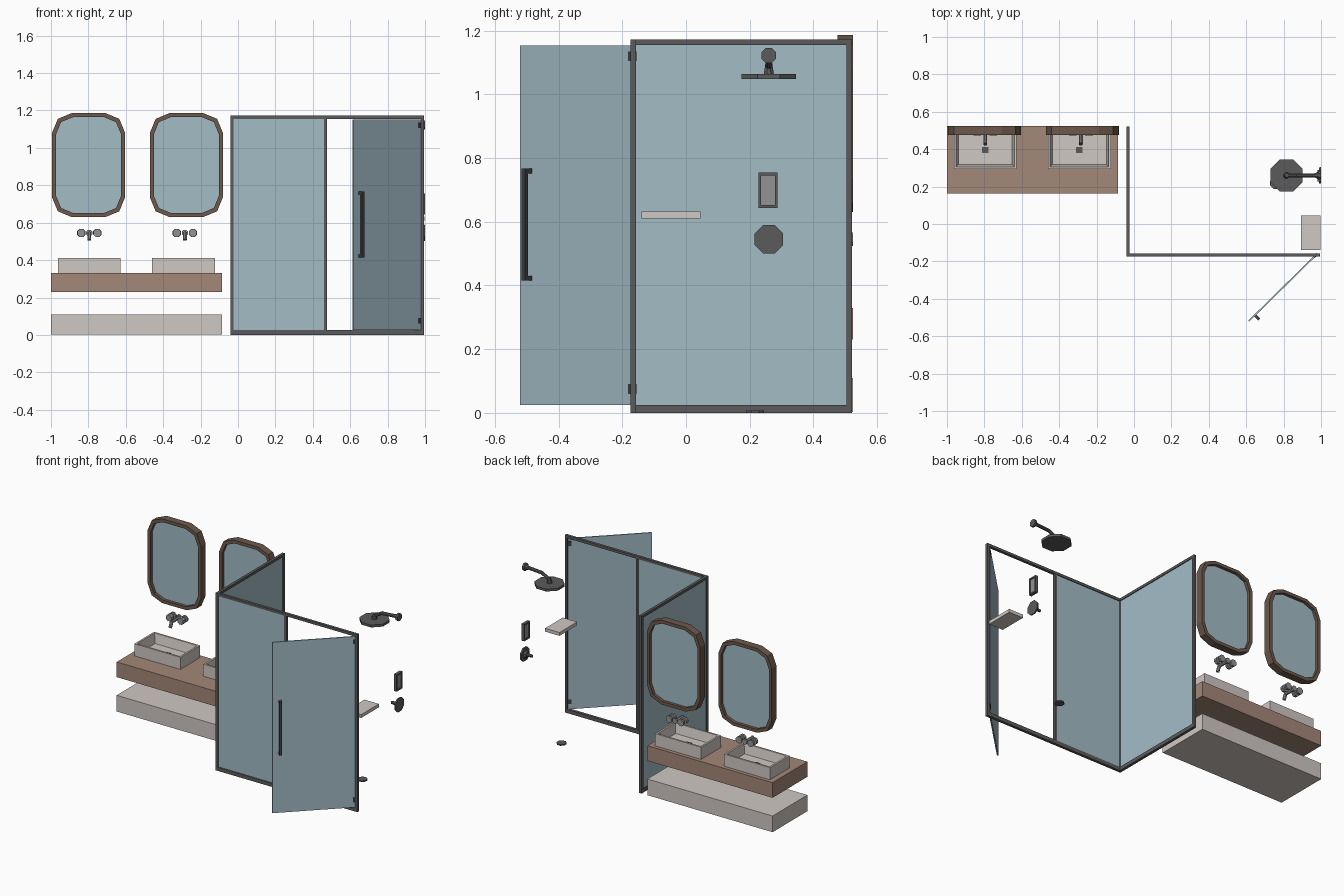
import bpy, bmesh, math
from mathutils import Vector, Matrix

if "Cube" in bpy.data.objects:
    bpy.data.objects.remove(bpy.data.objects["Cube"])


def material(name, r, g, b):
    lin = [((c / 255 + 0.055) / 1.055) ** 2.4 for c in (r, g, b)]
    m = bpy.data.materials.new(name)
    m.diffuse_color = (*lin, 1)
    m.use_nodes = True
    m.node_tree.nodes["Principled BSDF"].inputs["Base Color"].default_value = m.diffuse_color
    return m


GLASS = material("blue_glass", 163, 188, 198)
WOOD = material("counter_wood", 164, 135, 120)
STONE = material("pale_stone", 208, 200, 195)
BROWN = material("mirror_wood", 108, 88, 75)
DARK = material("dark_metal", 92, 91, 91)
BLACK = material("handle_metal", 66, 64, 64)
STEEL = material("steel", 146, 146, 148)


def finish(name, bm, mat):
    bmesh.ops.recalc_face_normals(bm, faces=bm.faces[:])
    me = bpy.data.meshes.new(name)
    bm.to_mesh(me)
    bm.free()
    me.materials.append(mat)
    ob = bpy.data.objects.new(name, me)
    bpy.context.collection.objects.link(ob)
    return ob


def add_box(bm, lo, hi):
    lo, hi = Vector(lo), Vector(hi)
    mtx = Matrix.Translation((lo + hi) / 2) @ Matrix.Diagonal((*(hi - lo), 1))
    return bmesh.ops.create_cube(bm, size=1, matrix=mtx)["verts"]


def boxes(name, mat, *spans):
    bm = bmesh.new()
    for lo, hi in spans:
        add_box(bm, lo, hi)
    return finish(name, bm, mat)


def rods(name, mat, *segs, sides=8):
    """Each segment: start, end, start radius, end radius."""
    bm = bmesh.new()
    for a, b, r1, r2 in segs:
        a, b = Vector(a), Vector(b)
        d = b - a
        mtx = (Matrix.Translation((a + b) / 2)
               @ d.to_track_quat('Z', 'Y').to_matrix().to_4x4()
               @ Matrix.Rotation(math.pi / sides, 4, 'Z'))
        bmesh.ops.create_cone(bm, cap_ends=True, segments=sides, radius1=r1,
                              radius2=r2, depth=d.length, matrix=mtx)
    return finish(name, bm, mat)


def rounded(hw, hh, r, segs=2):
    pts = []
    for i, (sx, sz) in enumerate([(1, 1), (-1, 1), (-1, -1), (1, -1)]):
        for k in range(segs + 1):
            a = math.pi / 2 * (i + k / segs)
            pts.append((sx * (hw - r) + r * math.cos(a), sz * (hh - r) + r * math.sin(a)))
    return pts


def loop(bm, pts, cx, y, cz):
    return [bm.verts.new((cx + p[0], y, cz + p[1])) for p in pts]


def bridge(bm, loops):
    for a, b in zip(loops, loops[1:]):
        n = len(a)
        for i in range(n):
            bm.faces.new((a[i], a[(i + 1) % n], b[(i + 1) % n], b[i]))


def mirror(side, cx):
    cz, hw, hh, r = 0.908, 0.195, 0.278, 0.105
    outer, inner = rounded(hw, hh, r), rounded(hw - 0.021, hh - 0.021, r - 0.012)
    bm = bmesh.new()
    ls = [loop(bm, outer, cx, 0.525, cz), loop(bm, outer, cx, 0.475, cz),
          loop(bm, inner, cx, 0.475, cz), loop(bm, inner, cx, 0.525, cz)]
    bridge(bm, ls + ls[:1])
    finish(side + "_mirror_frame", bm, BROWN)
    bm = bmesh.new()
    ls = [loop(bm, inner, cx, y, cz) for y in (0.495, 0.505)]
    bridge(bm, ls)
    for l in ls:
        bm.faces.new(l)
    finish(side + "_mirror_glass", bm, GLASS)


def sink(side, cx):
    # open basin: rim inset, then a slightly tapered well
    bm = bmesh.new()
    add_box(bm, (cx - 0.168, 0.294, 0.33), (cx + 0.168, 0.5, 0.41))
    bm.normal_update()
    top = max(bm.faces, key=lambda f: f.calc_center_median().z)
    bmesh.ops.inset_region(bm, faces=[top], thickness=0.017)
    well = bmesh.ops.extrude_discrete_faces(bm, faces=[top])["faces"][0]
    c = well.calc_center_median()
    for v in well.verts:
        v.co.x += math.copysign(0.012, c.x - v.co.x)
        v.co.y += math.copysign(0.012, c.y - v.co.y)
        v.co.z = 0.348
    finish(side + "_sink", bm, STONE)
    boxes(side + "_sink_drain", DARK, ((cx - 0.017, 0.38, 0.347), (cx + 0.017, 0.411, 0.353)))


def faucet(side, cx):
    z = 0.545
    parts = [((cx, 0.525, z), (cx, 0.515, z), 0.018, 0.018),
             ((cx, 0.52, z - 0.003), (cx, 0.44, z - 0.003), 0.011, 0.011),
             ((cx, 0.445, z + 0.003), (cx, 0.428, z - 0.037), 0.011, 0.011)]
    for s in (-1, 1):
        x = cx + s * 0.043
        parts += [((x, 0.525, z), (x, 0.513, z), 0.023, 0.023),
                  ((x, 0.515, z), (x, 0.492, z), 0.011, 0.011),
                  ((x, 0.494, z), (x, 0.472, z), 0.024, 0.022)]
    rods(side + "_faucet", STEEL, *parts)


# Vanity
boxes("countertop", WOOD, ((-1, 0.162, 0.23), (-0.085, 0.525, 0.33)))
boxes("lower_bench", STONE, ((-1, 0.162, 0.003), (-0.085, 0.525, 0.11)))
for side, mx, sx, fx in (("left", -0.799, -0.795, -0.795), ("right", -0.276, -0.292, -0.284)):
    mirror(side, mx)
    sink(side, sx)
    faucet(side, fx)

# Shower enclosure frame: front bay, divider and side return
F0, F1, X0, X1, T = -0.175, -0.157, -0.041, 0.995, 1.172
XI = X0 + 0.018
boxes("shower_frame", DARK,
      ((X0, F0, 0), (XI, F1, T)),
      ((X1 - 0.016, F0, 0), (X1, F1, T)),
      ((0.459, F0, 0.025), (0.477, F1, T - 0.017)),
      ((XI, F0, 0), (X1 - 0.016, F1, 0.025)),
      ((XI, F0, T - 0.017), (X1 - 0.016, F1, T)),
      ((X0, 0.504, 0), (XI, 0.521, T)),
      ((X0, F1, 0), (XI, 0.504, 0.025)),
      ((X0, F1, T - 0.017), (XI, 0.504, T)))
boxes("front_glass", GLASS, ((XI, -0.17, 0.025), (0.459, -0.162, T - 0.017)))
boxes("side_glass", GLASS, ((-0.036, F1, 0.025), (-0.028, 0.504, T - 0.017)))

# Open door, modelled along -x from its hinge and swung 45 degrees
door = boxes("door_glass", GLASS, ((-0.508, -0.004, 0.025), (0, 0.004, 1.153)))
handle = boxes("door_handle", BLACK,
               ((-0.470, -0.033, 0.415), (-0.454, -0.02, 0.767)),
               ((-0.470, -0.02, 0.415), (-0.454, -0.004, 0.430)),
               ((-0.470, -0.02, 0.752), (-0.454, -0.004, 0.767)))
hinges = boxes("door_hinges", BLACK, *[((-0.02, -0.007, z), (0.004, 0.007, z + 0.03))
                                       for z in (0.06, 1.105)])
for ob in (door, handle, hinges):
    ob.location = (0.976, -0.163, 0)
    ob.rotation_euler.z = math.radians(44.5)

# Shower head with arm and wall flange
SY = 0.26
rods("shower_head", DARK, ((0.815, SY, 1.048), (0.815, SY, 1.064), 0.093, 0.093))
rods("shower_arm", DARK,
     ((1.0, SY, 1.122), (0.985, SY, 1.122), 0.025, 0.025),
     ((0.985, SY, 1.122), (0.965, SY, 1.122), 0.018, 0.012),
     ((0.97, SY, 1.122), (0.87, SY, 1.115), 0.011, 0.011),
     ((0.875, SY, 1.118), (0.825, SY, 1.09), 0.011, 0.011),
     ((0.818, SY, 1.1), (0.815, SY, 1.064), 0.011, 0.017))

# Wall controls, ledge and floor drain
rods("valve", DARK,
     ((1.0, SY, 0.545), (0.99, SY, 0.545), 0.048, 0.046),
     ((0.99, SY, 0.545), (0.975, SY, 0.545), 0.026, 0.018),
     ((0.977, SY, 0.545), (0.94, SY, 0.545), 0.012, 0.009))
boxes("control_frame", DARK,
      ((0.98, 0.228, 0.643), (1, 0.236, 0.755)), ((0.98, 0.28, 0.643), (1, 0.288, 0.755)),
      ((0.98, 0.236, 0.643), (1, 0.28, 0.653)), ((0.98, 0.236, 0.745), (1, 0.28, 0.755)))
boxes("control_plate", STEEL, ((0.986, 0.236, 0.653), (0.994, 0.28, 0.745)))
boxes("shower_ledge", STONE, ((0.893, -0.14, 0.61), (0.998, 0.045, 0.632)))
rods("floor_drain", DARK, ((0.757, 0.217, 0), (0.757, 0.217, 0.008), 0.031, 0.031))
